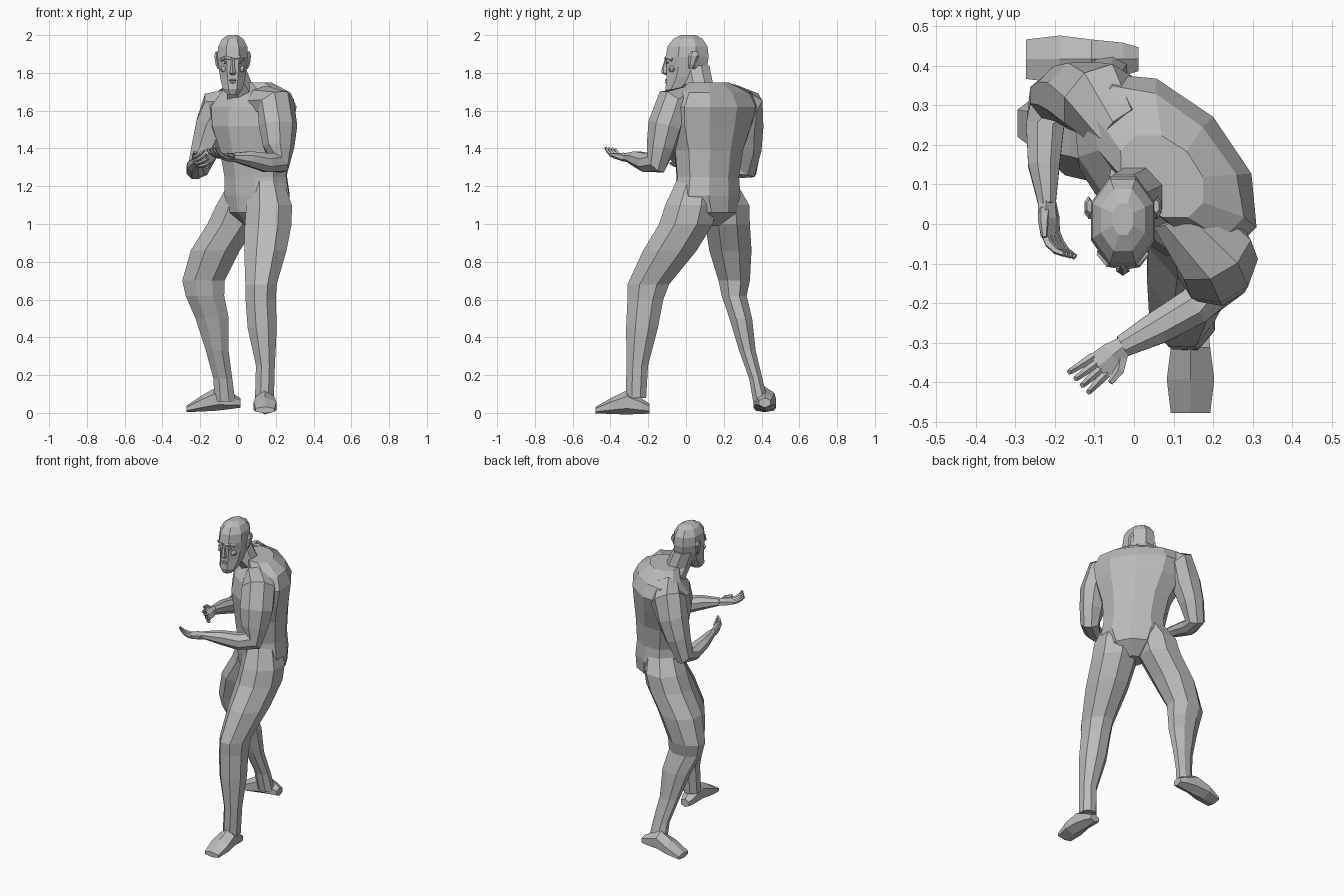
import bpy, bmesh
from math import sin, cos, pi
from mathutils import Vector as V

if "Cube" in bpy.data.objects:
    bpy.data.objects.remove(bpy.data.objects["Cube"], do_unlink=True)

grey = bpy.data.materials.new("plain grey")
grey.use_nodes = True
grey.diffuse_color = (0.5, 0.5, 0.5, 1)
grey.node_tree.nodes["Principled BSDF"].inputs["Base Color"].default_value = grey.diffuse_color

UP = V((0, 0, 1))
ACROSS = V((1, 0, 0))
AHEAD = V((0, -1, 0))
CHEST = V((-1, -1, 0)).normalized()     # the trunk is turned to its right
LATERAL = V((1, -1, 0)).normalized()


def finish(name, bm):
    bmesh.ops.recalc_face_normals(bm, faces=bm.faces)
    mesh = bpy.data.meshes.new(name)
    bm.to_mesh(mesh)
    bm.free()
    mesh.materials.append(grey)
    obj = bpy.data.objects.new(name, mesh)
    bpy.context.collection.objects.link(obj)
    return obj


def loft(name, rings, front, axis=None, sides=8):
    """Skin polygon rings (centre, half width, half depth) along a path."""
    bm = bmesh.new()
    points = [V(r[0]) for r in rings]
    loops = []
    for i, (_, w, d) in enumerate(rings):
        a, b = points[max(i - 1, 0)], points[min(i + 1, len(rings) - 1)]
        along = axis or (b - a).normalized()
        side = front.cross(along).normalized()
        face = along.cross(side)
        loop = []
        for k in range(sides):
            t = 2 * pi * (k + 0.5) / sides
            s = 1 / cos(pi / sides)
            loop.append(bm.verts.new(points[i] + side * w * s * cos(t) + face * d * s * sin(t)))
        loops.append(loop)
    for lo, hi in zip(loops, loops[1:]):
        for k in range(sides):
            n = (k + 1) % sides
            bm.faces.new((lo[k], lo[n], hi[n], hi[k]))
    bm.faces.new(loops[0])
    bm.faces.new(loops[-1])
    return finish(name, bm)


def blob(name, centre, size):
    bm = bmesh.new()
    bmesh.ops.create_uvsphere(bm, u_segments=8, v_segments=6, radius=1)
    obj = finish(name, bm)
    obj.location, obj.scale = centre, size


# Trunk: lateral shift, forward shift, height, half width, half depth
trunk = [(-.01, -.15, .99, .05, .06), (-.01, -.155, 1.06, .15, .14),
         (-.01, -.153, 1.15, .192, .148), (-.015, -.148, 1.25, .18, .145),
         (-.025, -.145, 1.39, .2, .156), (-.04, -.145, 1.52, .25, .17),
         (-.05, -.16, 1.62, .275, .165), (-.05, -.17, 1.695, .235, .12),
         (-.035, -.135, 1.75, .12, .085)]
loft("trunk", [(LATERAL * a + CHEST * b + UP * z, w, d) for a, b, z, w, d in trunk],
     CHEST, UP, 10)

# Legs, as level rings
left_leg = [((.15, .05, 1.23), .09, .1), ((.165, .025, 1.1), .12, .135),
            ((.16, 0, 1), .124, .142),
            ((.145, -.085, .86), .112, .142), ((.122, -.2, .68), .083, .11),
            ((.12, -.215, .6), .08, .095), ((.128, -.233, .45), .077, .084),
            ((.145, -.258, .25), .05, .057), ((.14, -.265, .08), .05, .054)]
right_leg = [((.05, .17, 1.23), .09, .09), ((.005, .21, 1.1), .125, .12),
             ((-.03, .22, 1), .118, .132),
             ((-.12, .235, .86), .112, .13), ((-.183, .255, .7), .083, .112),
             ((-.175, .255, .62), .066, .102), ((-.137, .29, .5), .06, .088),
             ((-.11, .325, .33), .044, .06), ((-.08, .37, .18), .035, .05),
             ((-.07, .395, .06), .04, .055)]
loft("left_leg", left_leg, AHEAD, UP)
loft("right_leg", right_leg, -ACROSS, UP)


# Feet: distance from the heel, half width, height
def foot(name, heel, ahead, lift):
    length = .285
    sections = [(0, .03, .045), (.04, .042, .07), (.12, .05, .11), (.2, .06, .075), (length, .05, .03)]
    loft(name, [(V(heel) + ahead * t + UP * (h / 2 + lift * (1 - t / length)), w, h / 2)
                for t, w, h in sections], UP, ahead, 6)


foot("left_foot", (.143, -.193, 0), AHEAD, 0)
foot("right_foot", (.012, .417, .006), -ACROSS, .025)

# Arms, as rings square to the path
left_arm = [((.12, .04, 1.66), .08, .07), ((.2, -.07, 1.63), .098, .09),
            ((.212, -.11, 1.52), .098, .083), ((.215, -.132, 1.41), .08, .07),
            ((.213, -.155, 1.325), .064, .054), ((.15, -.21, 1.325), .05, .048),
            ((.06, -.262, 1.345), .04, .042), ((-.03, -.31, 1.355), .021, .028)]
right_arm = [((-.03, .24, 1.66), .08, .07), ((-.09, .315, 1.625), .092, .1),
             ((-.13, .325, 1.52), .084, .094), ((-.172, .33, 1.4), .07, .076),
             ((-.213, .315, 1.29), .062, .053), ((-.225, .25, 1.285), .046, .048),
             ((-.228, .15, 1.31), .038, .04), ((-.22, .05, 1.33), .027, .022)]
loft("left_arm", left_arm, V((.5, -.85, 0)))
loft("right_arm", right_arm, ACROSS)


# Hands: palm, four curled fingers and a thumb
def hand(label, wrist, ahead, palm, thumb, curl):
    wrist, ahead = V(wrist), V(ahead).normalized()
    thumb = (thumb - ahead * thumb.dot(ahead)).normalized()
    palm = (palm - ahead * palm.dot(ahead)).normalized()
    loft(label + "_palm", [(wrist + ahead * t, w, h) for t, w, h in
                           ((-.01, .022, .021), (.04, .034, .02), (.085, .036, .012))],
         palm, ahead, 6)
    for i in range(4):
        off = (i - 1.5) * .018
        p = wrist + ahead * .078 + thumb * off
        rings, angle = [(p, .0095, .0095)], 0
        for k in range(3):
            angle += curl * (1 + i * .1)
            p = p + (ahead * cos(angle) + palm * sin(angle)) * .028 + thumb * off * .1
            rings.append((p, .009 - k * .0015, .009 - k * .0015))
        loft(f"{label}_finger_{i + 1}", rings, thumb, sides=5)
    base = wrist + ahead * .02 + thumb * .018
    way = (ahead + thumb * .8 + palm * .3).normalized()
    loft(label + "_thumb", [(base, .013, .013), (base + way * .04, .011, .011),
                            (base + way * .055 + ahead * .025, .006, .006)], palm, sides=5)


hand("left", (-.025, -.308, 1.352), (-.77, -.62, .06), UP, V((.6, -.77, 0)), .22)
hand("right", (-.22, .055, 1.33), (.1, -1, 0), ACROSS + UP * .6, UP - ACROSS * .6, .3)

# Neck and head
MID = -.028
loft("neck", [((.045, .13, 1.66), .1, .085), ((.005, .07, 1.74), .07, .073),
              ((MID, .05, 1.84), .063, .074)], AHEAD, UP)
head = [(-.07, 1.685, .03, .03), (-.056, 1.715, .052, .053), (-.015, 1.775, .067, .088),
        (.004, 1.83, .074, .107), (.006, 1.885, .081, .114), (.008, 1.94, .077, .106),
        (.01, 1.98, .056, .078), (.012, 2, .026, .04)]
loft("head", [((MID, y, z), w, d) for y, z, w, d in head], AHEAD, UP)

# Face
loft("nose", [((MID, -.102, 1.875), .008, .008), ((MID, -.112, 1.825), .011, .014),
              ((MID, -.108, 1.8), .017, .02), ((MID, -.1, 1.79), .012, .01)], AHEAD, UP, 6)
for label, z, w in (("upper_lip", 1.762, .024), ("lower_lip", 1.75, .02)):
    blob(label, (MID, -.1, z), (w, .011, .007))
blob("chin", (MID, -.088, 1.708), (.026, .02, .02))
for label, s in (("left", 1), ("right", -1)):
    loft(label + "_brow", [((MID + s * .008, -.106, 1.876), .007, .008),
                           ((MID + s * .038, -.102, 1.882), .007, .008),
                           ((MID + s * .062, -.075, 1.87), .005, .008)], UP, sides=5)
    blob(label + "_eye", (MID + s * .033, -.098, 1.855), (.015, .009, .007))
    blob(label + "_cheek", (MID + s * .042, -.07, 1.82), (.024, .022, .018))
    # Ears lean back and stand off the skull
    loft(label + "_ear", [((MID + s * .07, .026, 1.82), .01, .01),
                          ((MID + s * .08, .032, 1.845), .011, .017),
                          ((MID + s * .087, .042, 1.89), .01, .025),
                          ((MID + s * .084, .045, 1.912), .007, .015)], AHEAD, UP, 6)
